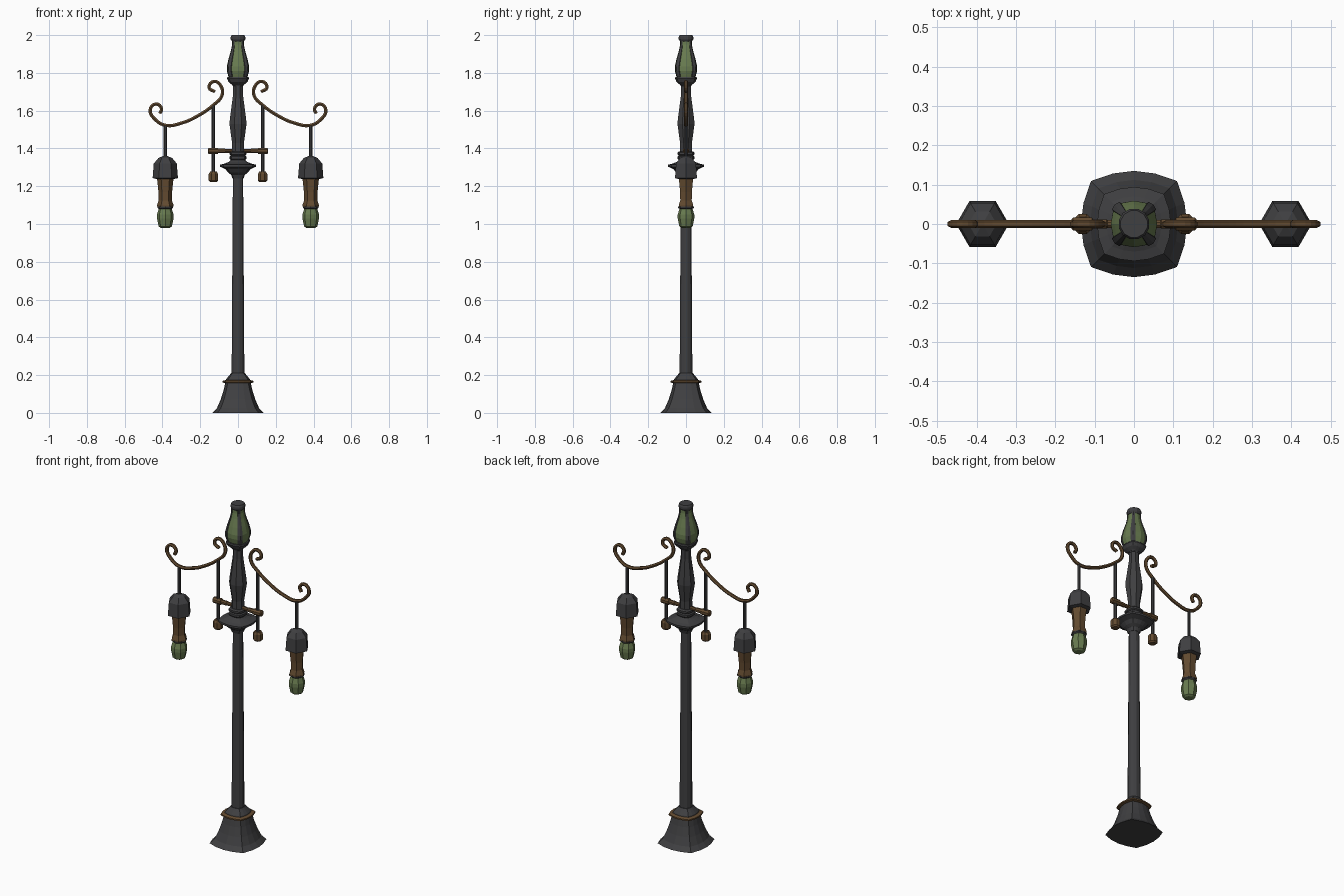
import bpy, bmesh, math
from mathutils import Matrix, Vector

if "Cube" in bpy.data.objects:
    bpy.data.objects.remove(bpy.data.objects["Cube"])


def material(name, rgb):
    m = bpy.data.materials.new(name)
    m.diffuse_color = (*rgb, 1)
    m.use_nodes = True
    m.node_tree.nodes["Principled BSDF"].inputs["Base Color"].default_value = m.diffuse_color
    return m


IRON = material("dark_iron", (0.05, 0.05, 0.053))
BRONZE = material("bronze", (0.125, 0.07, 0.03))
GLASS = material("green_glass", (0.14, 0.20, 0.08))


def polygon(n, offset=0):
    return [(360 * i / n + offset, 1) for i in range(n)]


def quarter(points):
    """Repeat a (angle, radius factor) quarter section four times."""
    return [(a + 90 * k, f) for k in range(4) for a, f in points]


BULGED_SQUARE = quarter([(0, 1), (22.5, 1.03), (45, 1.145), (67.5, 1.03)])


def add_mirror(ob):
    ob.modifiers.new("mirror", 'MIRROR').use_axis = (True, False, False)


def loft(name, profile, section, mats, pick=None, x=0, mirror=False, matrix=None):
    """Sweep a section up a (radius, z) profile; pick(i, z) gives the material."""
    bm = bmesh.new()
    rings = []
    for r, z in profile:
        rings.append([bm.verts.new((x + r * f * math.cos(math.radians(a)),
                                    r * f * math.sin(math.radians(a)), z))
                      for a, f in section])
    n = len(section)
    for k in range(len(rings) - 1):
        lo, hi = rings[k], rings[k + 1]
        zmid = (profile[k][1] + profile[k + 1][1]) / 2
        for i in range(n):
            j = (i + 1) % n
            face = bm.faces.new((lo[i], lo[j], hi[j], hi[i]))
            if pick:
                face.material_index = pick(i, zmid)
    bm.faces.new(rings[0][::-1])
    bm.faces.new(rings[-1])
    if matrix:
        bm.transform(matrix)
    bmesh.ops.recalc_face_normals(bm, faces=bm.faces)
    me = bpy.data.meshes.new(name)
    bm.to_mesh(me)
    bm.free()
    for m in mats:
        me.materials.append(m)
    ob = bpy.data.objects.new(name, me)
    bpy.context.collection.objects.link(ob)
    if mirror:
        add_mirror(ob)
    return ob


# Flared base and its bronze band
loft("base", [(0.135, 0), (0.112, 0.025), (0.092, 0.07), (0.076, 0.12), (0.066, 0.165),
              (0.062, 0.18), (0.045, 0.20), (0.037, 0.21)], BULGED_SQUARE, [IRON])
loft("base_band", [(0.066, 0.157), (0.082, 0.161), (0.082, 0.169), (0.066, 0.174)],
     BULGED_SQUARE, [BRONZE])

# Pole
loft("pole", [(0.035, 0.20), (0.028, 1.26)], polygon(12, 15), [IRON])

# Collar plate with neck rings
loft("collar", [(0.029, 1.24), (0.036, 1.26), (0.052, 1.272), (0.066, 1.29), (0.094, 1.303),
                (0.094, 1.314), (0.07, 1.32), (0.047, 1.33), (0.038, 1.338), (0.044, 1.345),
                (0.044, 1.357), (0.038, 1.362), (0.044, 1.367), (0.044, 1.378), (0.036, 1.385)],
     BULGED_SQUARE, [IRON])

# Upper body
loft("upper_body", [(0.036, 1.38), (0.034, 1.43), (0.049, 1.53), (0.046, 1.56),
                    (0.029, 1.68), (0.027, 1.74)], polygon(8, 22.5), [IRON])

# Vase finial: glass panels between raised iron ribs
RIBBED = quarter([(0, 1), (32, 1.06), (33, 1.14), (45, 1.19), (57, 1.14), (58, 1.06)])
loft("finial", [(0.027, 1.73), (0.045, 1.765), (0.052, 1.785), (0.059, 1.81), (0.059, 1.835),
                (0.05, 1.875), (0.037, 1.92), (0.031, 1.95), (0.031, 1.972)],
     RIBBED, [IRON, GLASS], lambda i, z: int(i % 6 in (0, 5) and z > 1.77))
loft("finial_cup", [(0.03, 1.735), (0.05, 1.752), (0.058, 1.77), (0.056, 1.778), (0.04, 1.78)],
     BULGED_SQUARE, [IRON])
loft("finial_cap", [(0.033, 1.967), (0.040, 1.978), (0.040, 1.99), (0.035, 2.0)],
     polygon(12, 15), [IRON])

# Scrolled arms
path = [(0.122, 1.70), (0.153, 1.722), (0.128, 1.755), (0.09, 1.73), (0.085, 1.68),
        (0.13, 1.63), (0.217, 1.57), (0.297, 1.535), (0.382, 1.522), (0.438, 1.553),
        (0.465, 1.605), (0.435, 1.635), (0.405, 1.612), (0.414, 1.585)]
curve = bpy.data.curves.new("arm_path", 'CURVE')
curve.dimensions = '3D'
curve.bevel_depth = 0.010
curve.bevel_resolution = 1
curve.resolution_u = 4
curve.use_fill_caps = True
spline = curve.splines.new('BEZIER')
spline.bezier_points.add(len(path) - 1)
for point, (px, pz) in zip(spline.bezier_points, path):
    point.co = (px, 0, pz)
    point.handle_left_type = point.handle_right_type = 'AUTO'
helper = bpy.data.objects.new("arm_path", curve)
bpy.context.collection.objects.link(helper)
bpy.context.view_layer.update()
arm_mesh = bpy.data.meshes.new_from_object(
    helper.evaluated_get(bpy.context.evaluated_depsgraph_get()))
bpy.data.objects.remove(helper)
arm_mesh.materials.clear()
arm_mesh.materials.append(BRONZE)
for p in arm_mesh.polygons:
    p.use_smooth = False
arm = bpy.data.objects.new("scroll_arms", arm_mesh)
bpy.context.collection.objects.link(arm)
add_mirror(arm)

# Arm support rods with bronze weights
loft("support_rods", [(0.010, 1.26), (0.010, 1.63)], polygon(8, 22.5), [IRON], x=0.13, mirror=True)
loft("rod_weights", [(0.019, 1.222), (0.027, 1.23), (0.027, 1.265), (0.019, 1.277)],
     polygon(8, 22.5), [BRONZE], x=0.13, mirror=True)

# Cross bars joining rods to the body
along_x = Matrix.Translation(Vector((0, 0, 1.387))) @ Matrix.Rotation(math.pi / 2, 4, 'Y')
loft("cross_bars", [(0.011, 0.02), (0.011, 0.068), (0.013, 0.07), (0.013, 0.105), (0.018, 0.107),
                    (0.018, 0.155), (0.012, 0.159)], polygon(8, 22.5), [BRONZE],
     mirror=True, matrix=along_x)

# Hanging lanterns
LX = 0.385
loft("lantern_rods", [(0.009, 1.33), (0.009, 1.525)], polygon(8, 22.5), [IRON], x=LX, mirror=True)
loft("lantern_caps", [(0.045, 1.238), (0.067, 1.243), (0.061, 1.32), (0.036, 1.35), (0.006, 1.362)],
     polygon(6), [IRON], x=LX, mirror=True)
loft("lantern_bodies", [(0.044, 1.092), (0.044, 1.10), (0.035, 1.125), (0.036, 1.17), (0.044, 1.245)],
     polygon(6), [BRONZE], x=LX, mirror=True)
loft("lantern_rings", [(0.032, 1.078), (0.042, 1.086), (0.042, 1.093)],
     polygon(8), [IRON], x=LX, mirror=True)
loft("lantern_bulbs", [(0.024, 0.98), (0.035, 0.987), (0.044, 1.03), (0.044, 1.05), (0.033, 1.085)],
     polygon(8), [GLASS], x=LX, mirror=True)
